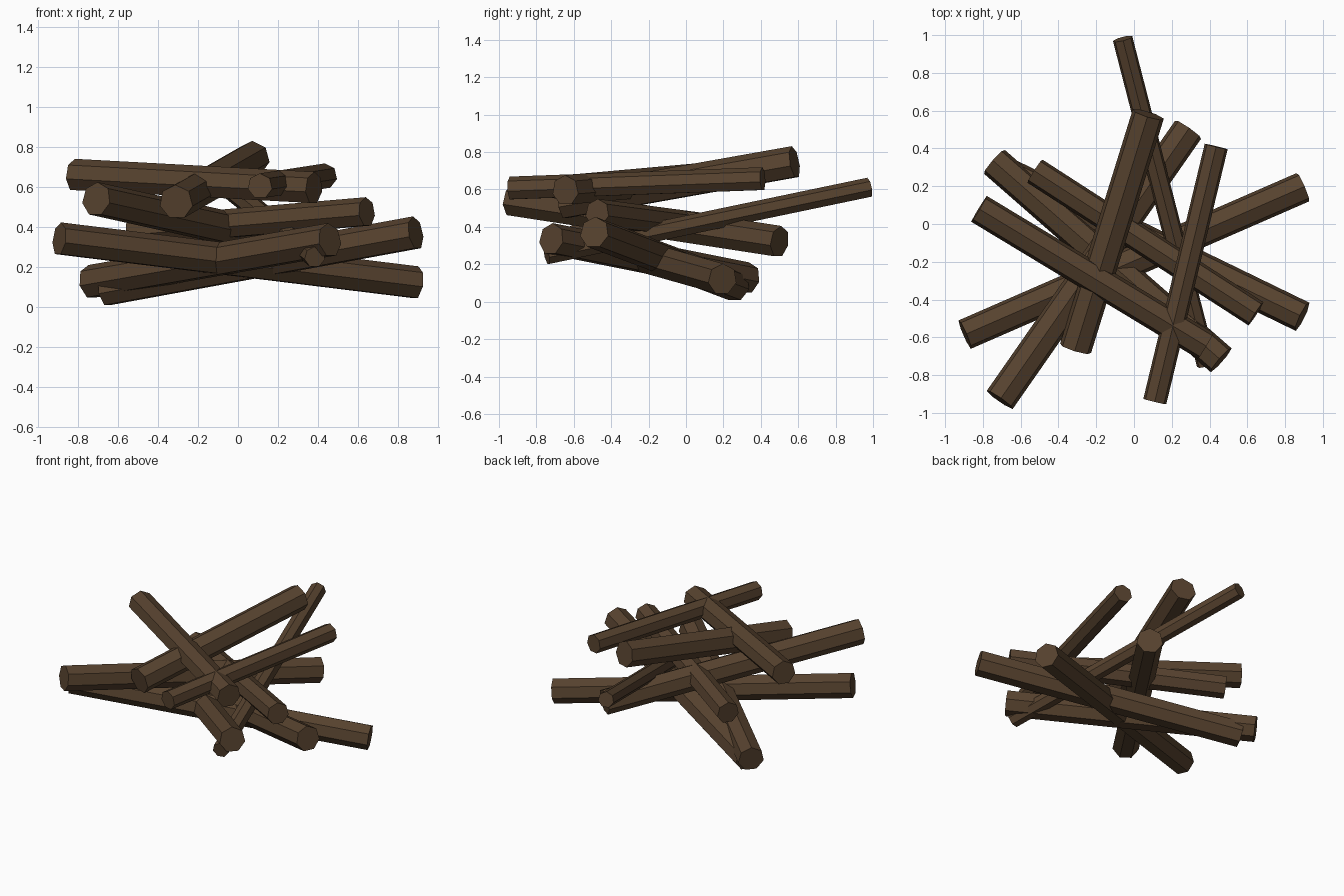
import bpy
from mathutils import Vector

bark = bpy.data.materials.new("dark brown bark")
bark.diffuse_color = (0.095, 0.055, 0.028, 1)

# each log: name, one end, other end, radius
LOGS = [
    ("top_log",         (-0.31, -0.66, 0.525), (0.075, 0.58, 0.745), 0.088),
    ("upper_cross_log", (-0.82, 0.08, 0.66),   (0.38, -0.645, 0.595), 0.082),
    ("slim_upper_log",  (0.11, -0.94, 0.605),  (0.435, 0.41, 0.655), 0.064),
    ("left_front_log",  (-0.71, -0.93, 0.54),  (0.287, 0.50, 0.32),  0.086),
    ("middle_log",      (-0.525, 0.28, 0.375), (0.645, -0.475, 0.475), 0.075),
    ("low_left_log",    (-0.74, 0.33, 0.125),  (0.46, -0.72, 0.335), 0.086),
    ("long_right_log",  (-0.665, 0.265, 0.085), (0.89, -0.49, 0.37), 0.085),
    ("long_left_log",   (-0.895, -0.585, 0.34), (0.895, 0.195, 0.12), 0.084),
    ("thin_branch",     (0.385, -0.745, 0.25), (-0.06, 0.98, 0.61),  0.054),
]


def make_log(name, a, b, radius):
    """Seven-sided flat-faced log running from a to b."""
    a, b = Vector(a), Vector(b)
    d = b - a
    bpy.ops.mesh.primitive_cylinder_add(vertices=7, radius=radius, depth=d.length,
                                        location=(a + b) / 2,
                                        rotation=d.to_track_quat('Z', 'Y').to_euler())
    ob = bpy.context.object
    ob.name = name
    ob.data.materials.append(bark)


for log in LOGS:
    make_log(*log)
